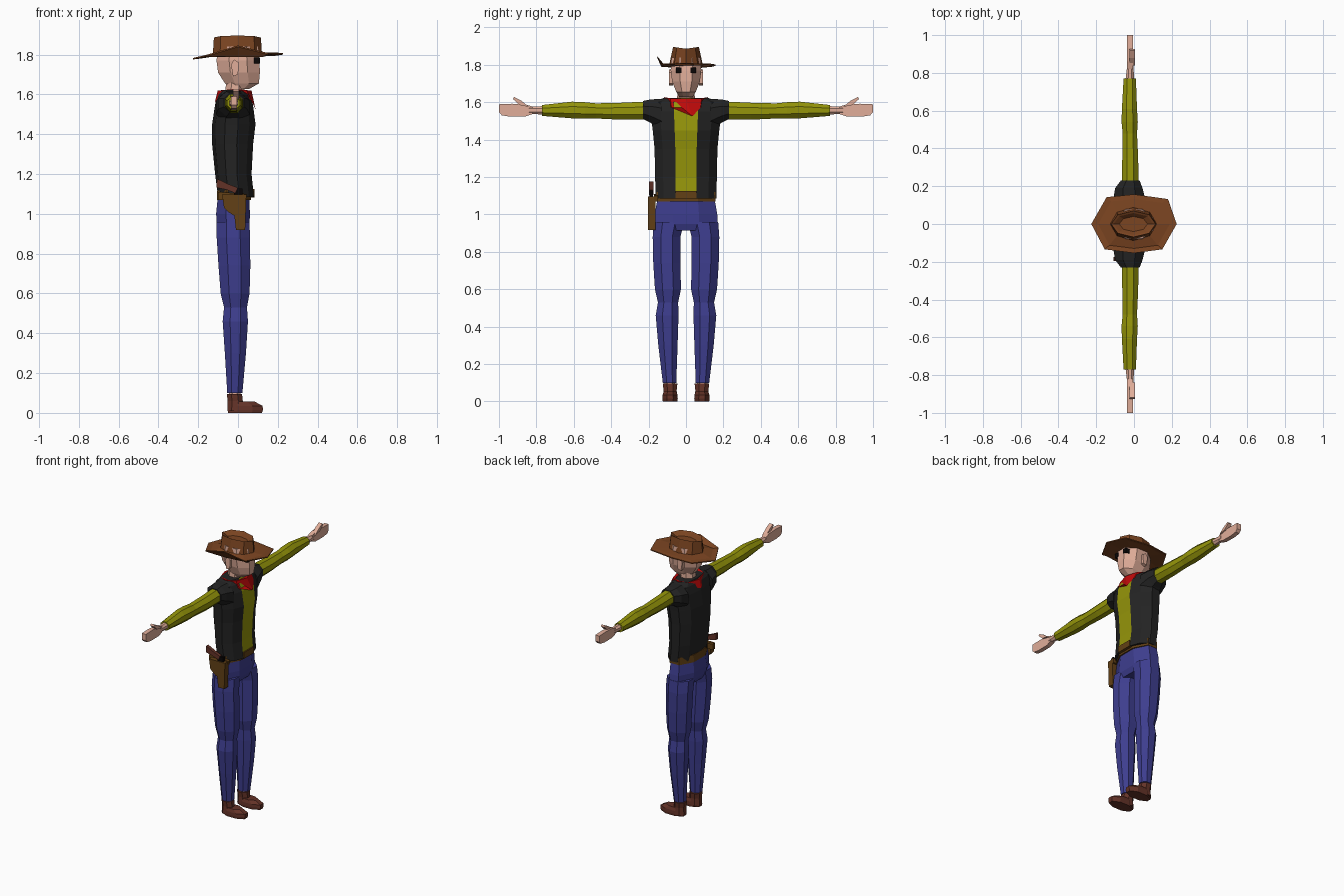
import bpy, bmesh
from math import cos, sin, pi
from mathutils import Vector


def material(name, r, g, b):
    m = bpy.data.materials.new(name)
    m.diffuse_color = tuple((c / 255) ** 2.2 for c in (r, g, b)) + (1,)
    return m


SKIN = material("skin", 224, 172, 152)
SHIRT = material("shirt_yellow", 148, 148, 18)
VEST = material("vest_black", 40, 40, 40)
DENIM = material("denim_blue", 64, 64, 142)
RED = material("red_cloth", 190, 18, 18)
FELT = material("hat_brown", 122, 70, 38)
LEATHER = material("leather", 98, 66, 28)
BOOT = material("boot_brown", 100, 54, 44)
BLACK = material("black", 18, 14, 14)


def finish(name, bm, mat, mirror=False):
    bmesh.ops.recalc_face_normals(bm, faces=bm.faces)
    me = bpy.data.meshes.new(name)
    bm.to_mesh(me)
    bm.free()
    me.materials.append(mat)
    ob = bpy.data.objects.new(name, me)
    bpy.context.collection.objects.link(ob)
    if mirror:
        mod = ob.modifiers.new("mirror", 'MIRROR')
        mod.use_axis = (False, True, False)
        mod.use_mirror_merge = False
    return ob


def loft(name, rings, mat, mirror=False, caps=True):
    """Skin a list of equal-length point rings."""
    bm = bmesh.new()
    vs = [[bm.verts.new(p) for p in r] for r in rings]
    n = len(vs[0])
    for a, b in zip(vs, vs[1:]):
        for i in range(n):
            j = (i + 1) % n
            bm.faces.new((a[i], a[j], b[j], b[i]))
    if caps:
        bm.faces.new(vs[0])
        bm.faces.new(vs[-1])
    return finish(name, bm, mat, mirror)


def ring(axis, t, a0, a1, b0, b1, n=8):
    """Polygon ring whose flat sides touch the given extents."""
    k = 1 / cos(pi / n)
    pts = []
    for i in range(n):
        w = 2 * pi * (i + .5) / n
        a = (a0 + a1) / 2 + (a1 - a0) / 2 * k * cos(w)
        b = (b0 + b1) / 2 + (b1 - b0) / 2 * k * sin(w)
        pts.append((a, b, t) if axis == 'z' else (a, t, b))
    return pts


def tube(name, axis, rows, mat, mirror=False):
    return loft(name, [ring(axis, *r) for r in rows], mat, mirror)


def prism(name, axis, pts, lo, hi, mat, mirror=False):
    """Extrude a flat profile: (y,z) along x, or (x,z) along y."""
    rings = [[(t, p, q) if axis == 'x' else (p, t, q) for p, q in pts]
             for t in (lo, hi)]
    return loft(name, rings, mat, mirror)


def rect(a0, a1, b0, b1):
    return [(a0, b0), (a1, b0), (a1, b1), (a0, b1)]


# Torso: black vest with the shirt showing as a front strip
half = [(1, .34), (.72, .74), (.2, 1), (-.4, .97), (-.85, .62)]
section = half + [(-1, 0)] + [(u, -v) for u, v in reversed(half)]
rings = []
for z, x0, x1, w in [(1.085, -.10, .08, .162), (1.2, -.115, .068, .165),
                     (1.35, -.13, .076, .168), (1.45, -.13, .088, .178),
                     (1.55, -.115, .075, .19), (1.6, -.10, .055, .185),
                     (1.622, -.085, .035, .12)]:
    rings.append([((x0 + x1) / 2 + u * (x1 - x0) / 2, v * w, z) for u, v in section])
torso = loft("vest_and_shirt", rings, VEST)
torso.data.materials.append(SHIRT)
for f in torso.data.polygons:
    if abs(f.center.y) < .02 and f.center.x > .02:
        f.material_index = 1
tube("vest_shoulder", 'y', [(.13, -.11, .06, 1.45, 1.618), (.19, -.10, .045, 1.49, 1.615),
                            (.23, -.07, .03, 1.51, 1.607)], VEST, True)

# Sleeves
tube("sleeve", 'y', [(.18, -.065, .025, 1.507, 1.605), (.35, -.062, .022, 1.507, 1.597),
                     (.48, -.06, .016, 1.513, 1.594), (.54, -.066, .02, 1.512, 1.6),
                     (.61, -.064, .016, 1.514, 1.603), (.77, -.055, .01, 1.527, 1.585)],
     SHIRT, True)

# Hands
tube("wrist", 'y', [(.76, -.045, .002, 1.535, 1.579), (.84, -.036, -.004, 1.537, 1.577)],
     SKIN, True)
prism("hand", 'x', [(.82, 1.537), (.86, 1.524), (.94, 1.523), (.985, 1.53), (1, 1.547),
                    (1, 1.589), (.93, 1.592), (.86, 1.588), (.82, 1.577)],
      -.036, -.006, SKIN, True)
prism("thumb", 'x', [(.84, 1.575), (.88, 1.608), (.918, 1.628), (.926, 1.618), (.89, 1.585)],
      -.024, .004, SKIN, True)

# Trousers
tube("trouser_hips", 'z', [(.915, -.09, .045, -.12, .12), (.95, -.106, .058, -.17, .17),
                           (1.0, -.11, .06, -.167, .167), (1.1, -.10, .055, -.15, .15)], DENIM)
tube("trouser_leg", 'z', [(.96, -.107, .058, .01, .172), (.88, -.107, .06, .03, .178),
                          (.74, -.098, .062, .03, .175), (.6, -.087, .058, .027, .166),
                          (.53, -.07, .045, .042, .15), (.46, -.077, .05, .04, .162),
                          (.3, -.066, .04, .045, .148), (.1, -.054, .022, .052, .124)],
     DENIM, True)

# Ankles and shoes
tube("ankle", 'z', [(.085, -.045, .013, .058, .115), (.112, -.045, .013, .058, .115)], SKIN, True)
tube("shoe_foot", 'z', [(0, -.05, .12, .046, .124), (.015, -.052, .125, .044, .126),
                        (.035, -.052, .124, .045, .125), (.056, -.05, .085, .052, .118)],
     BOOT, True)
tube("shoe_shaft", 'z', [(.01, -.054, .02, .046, .124), (.06, -.052, .024, .05, .12),
                         (.096, -.056, .02, .046, .124)], BOOT, True)

# Belt, holster and sidearm on the right hip
tube("belt", 'z', [(1.07, -.106, .065, -.157, .157), (1.12, -.104, .065, -.157, .157)], LEATHER)
prism("belt_front", 'x', rect(-.055, .055, 1.083, 1.126), .06, .084, LEATHER)
prism("holster", 'y', [(-.08, 1.097), (.042, 1.097), (.036, .918), (-.01, .918),
                       (-.018, .99), (-.05, 1.01), (-.07, 1.03)], -.203, -.162, LEATHER)
prism("holster_strap", 'y', [(-.1, 1.07), (.04, 1.07), (.045, 1.1), (-.1, 1.11)],
      -.172, -.15, LEATHER)
prism("sidearm_grip", 'y', [(-.106, 1.177), (-.108, 1.132), (-.06, 1.122), (-.015, 1.105),
                            (-.002, 1.132), (-.05, 1.15)], -.197, -.174, BOOT)
prism("sidearm_frame", 'y', rect(-.02, .022, 1.085, 1.128), -.195, -.176, BLACK)

# Neck and head
tube("neck", 'z', [(1.57, -.065, .03, -.05, .05), (1.67, -.06, .035, -.045, .045)], SKIN)
tube("head", 'z', [(1.627, -.03, .055, -.035, .035), (1.655, -.065, .105, -.052, .052),
                   (1.71, -.10, .11, -.074, .074), (1.77, -.108, .108, -.082, .082),
                   (1.84, -.10, .10, -.078, .078)], SKIN)
prism("ear", 'y', [(-.025, 1.69), (.0, 1.7), (.005, 1.76), (-.02, 1.775), (-.035, 1.75)],
      .07, .092, SKIN, True)
prism("eye", 'x', rect(.024, .054, 1.755, 1.785), .08, .111, BLACK, True)

# Neckerchief with an off-centre point at the front
inner, rim, hem = [], [], []
drops = [1.525, 1.572, 1.59, 1.58, 1.562, 1.58, 1.59, 1.572]
for i, z in enumerate(drops):
    c, s = cos(i * pi / 4), sin(i * pi / 4)
    inner.append((-.017 + .056 * c, .058 * s, 1.612))
    rim.append((-.017 + .085 * c, .118 * s, 1.627 - .008 * abs(c)))
    hem.append((-.014 + .102 * c + (.008 if i in (1, 7) else 0),
                .11 * s + (.035 if i == 0 else 0), z))
loft("neckerchief", [inner, rim, hem], RED)

# Wide-brimmed hat: dented crown, brim folded up on the right side
edge = [(.226, 0, 1.807), (.18, .132, 1.80), (0, .157, 1.802), (-.145, .142, 1.797),
        (-.226, 0, 1.783), (-.155, -.134, 1.80), (0, -.154, 1.846), (.15, -.134, 1.808)]
fold = [(x * .84, y * .84, (z if i < 5 else 1.792) + .004)
        for i, (x, y, z) in enumerate(edge)]


def oval(rx, ry, z, crest=0):
    return [(-.003 + rx * cos(i * pi / 4), ry * sin(i * pi / 4),
             z + crest * abs(sin(i * pi / 4))) for i in range(8)]


def lower(pts):
    return [(x, y, z - .007) for x, y, z in pts]


loft("hat", [oval(.075, .04, 1.868), oval(.105, .058, 1.882, .008), oval(.118, .069, 1.886, .01),
             oval(.123, .088, 1.808), fold, edge, lower(edge), lower(fold),
             oval(.115, .082, 1.796)], FELT)
